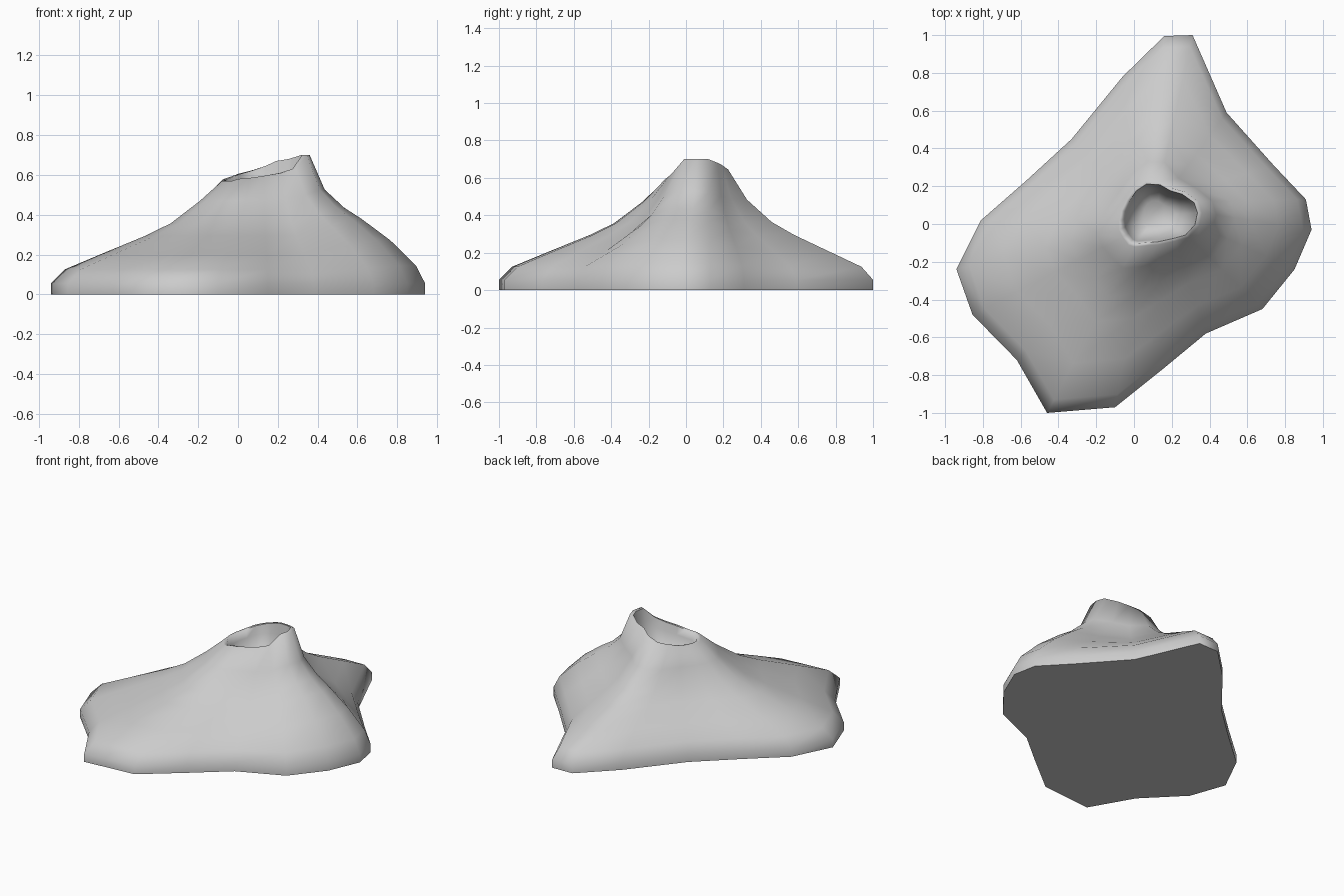
import bpy, bmesh, math

if "Cube" in bpy.data.objects:
    bpy.data.objects.remove(bpy.data.objects["Cube"])

# Ground outline, counter-clockwise from the right-hand point
outline = [(.94, -.03), (.91, .13), (.74, .31), (.49, .59), (.31, 1), (.16, .995),
           (-.06, .78), (-.33, .45), (-.57, .23), (-.81, .02), (-.94, -.24),
           (-.855, -.48), (-.62, -.72), (-.46, -1), (-.10, -.97), (.15, -.77),
           (.38, -.58), (.68, -.45), (.85, -.24)]
# Crater lip, one point for each outline point
rim = [(.36, .06, .70), (.34, .12, .70), (.27, .17, .68), (.20, .19, .67), (.14, .225, .645),
       (.06, .23, .62), (0, .19, .605), (-.04, .13, .59), (-.07, .07, .58), (-.08, .02, .575),
       (-.08, -.03, .57), (-.06, -.07, .57), (-.03, -.11, .57), (0, -.12, .58),
       (.06, -.115, .585), (.13, -.11, .595), (.22, -.09, .61), (.29, -.07, .63), (.345, -.01, .70)]
# Extra bulge on the right-hand ridge
bulge = {0: .08, 1: .07, 2: .03, 17: .05, 18: .08}
# Slope profile: fraction from outline to lip, height
slope = [(0, 0), (0, .055), (.08, .125), (.30, .205), (.55, .295),
         (.70, .36), (.87, .475)]

bm = bmesh.new()
rings = []


def add_ring(points):
    ring = [bm.verts.new(p) for p in points]
    if rings:
        prev = rings[-1]
        for i in range(len(ring)):
            j = (i + 1) % len(ring)
            bm.faces.new((prev[i], prev[j], ring[j], ring[i]))
    rings.append(ring)


# Outer flank
for t, z in slope:
    add_ring([(o[0] + (r[0] - o[0]) * t, o[1] + (r[1] - o[1]) * t,
               z + bulge.get(i, 0) * math.sin(math.pi * t)
               + (r[2] - .6) * .3 * t ** 3)
              for i, (o, r) in enumerate(zip(outline, rim))])
add_ring(rim)

# Crater lip, wall and bowl
cx, cy = .12, .05
for s, depth in [(.90, 0), (.83, .3), (.68, .72), (.40, .95)]:
    add_ring([(cx + (x - cx) * s, cy + (y - cy) * s, z + (.42 - z) * depth) for x, y, z in rim])
bm.faces.new(rings[-1])

# Flat underside
bm.faces.new(rings[0][::-1])
bmesh.ops.recalc_face_normals(bm, faces=bm.faces)

mesh = bpy.data.meshes.new("volcano")
bm.to_mesh(mesh)
bm.free()
volcano = bpy.data.objects.new("volcano", mesh)
bpy.context.collection.objects.link(volcano)
bpy.context.view_layer.objects.active = volcano
volcano.select_set(True)
bpy.ops.object.shade_smooth_by_angle(angle=math.radians(75))
